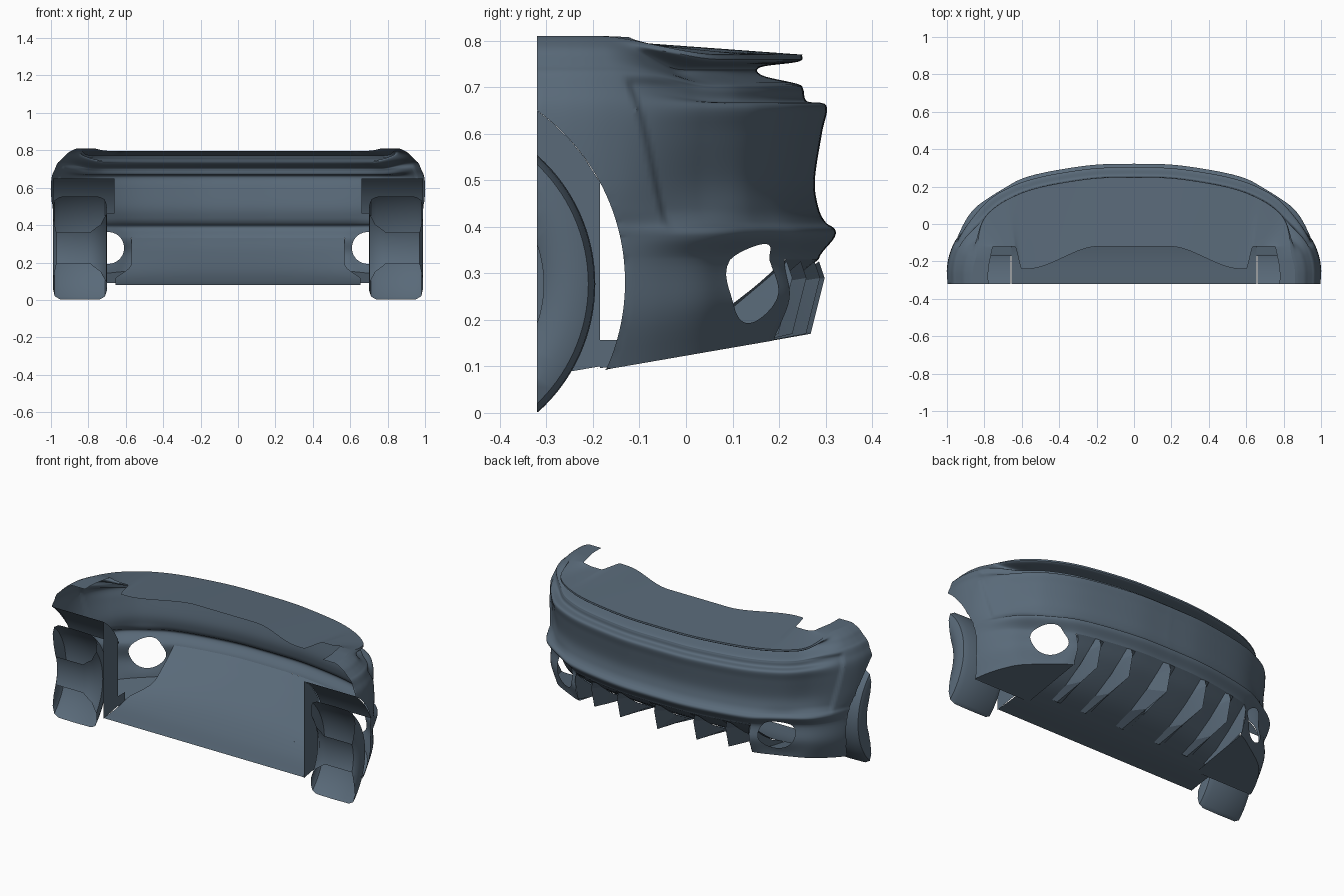
import bpy, bmesh, math
from mathutils import Vector
from mathutils.bvhtree import BVHTree

if "Cube" in bpy.data.objects:
    bpy.data.objects.remove(bpy.data.objects["Cube"])

CY, CZ, ARCH_R = -0.585, 0.281, 0.454     # wheel arch centre and radius
paint = bpy.data.materials.new("blue_grey")
paint.diffuse_color = (0.1, 0.143, 0.19, 1)
paint.use_nodes = True
paint.node_tree.nodes["Principled BSDF"].inputs["Base Color"].default_value = paint.diffuse_color


def finish(name, bm, mirror=True, angle=35):
    """Trim at the cut plane, shade and mirror."""
    bmesh.ops.remove_doubles(bm, verts=bm.verts, dist=1e-5)
    bmesh.ops.bisect_plane(bm, geom=bm.verts[:] + bm.edges[:] + bm.faces[:], dist=1e-6,
                           plane_co=(0, -0.32, 0), plane_no=(0, -1, 0), clear_outer=True)
    bmesh.ops.recalc_face_normals(bm, faces=bm.faces)
    me = bpy.data.meshes.new(name)
    bm.to_mesh(me)
    bm.free()
    for p in me.polygons:
        p.use_smooth = True
    me.set_sharp_from_angle(angle=math.radians(angle))
    me.materials.append(paint)
    ob = bpy.data.objects.new(name, me)
    bpy.context.collection.objects.link(ob)
    if mirror:
        m = ob.modifiers.new("mirror", 'MIRROR')
        m.merge_threshold = 0.0005


def spline(pts, n):
    """Catmull-Rom through the points, n steps per span."""
    P = [Vector(p) for p in pts]
    P = [2 * P[0] - P[1]] + P + [2 * P[-1] - P[-2]]
    out = []
    for a, b, c, d in zip(P, P[1:], P[2:], P[3:]):
        for i in range(n):
            t = i / n
            out.append(0.5 * (2 * b + (c - a) * t + (2 * a - 5 * b + 4 * c - d) * t * t
                              + (3 * b - a - 3 * c + d) * t ** 3))
    return out + [P[-2]]


def grid(rows):
    bm = bmesh.new()
    V = [[bm.verts.new(p) for p in r] for r in rows]
    for r, s in zip(V, V[1:]):
        for i in range(len(r) - 1):
            bm.faces.new((r[i], r[i + 1], s[i + 1], s[i]))
    return bm


def smooth(a, b, v):
    t = min(1, max(0, (v - a) / (b - a)))
    return t * t * (3 - 2 * t)


def floor_z(y):
    return 0.123 + 0.173 * y


def punch(bm, inside, project):
    """Delete faces inside a region and snap the new rim onto its outline."""
    bmesh.ops.delete(bm, geom=[f for f in bm.faces if inside(f.calc_center_median())], context='FACES')
    for v in {v for e in bm.edges if e.is_boundary for v in e.verts}:
        project(v)


# plan outline of the bumper, centre to side
plan = spline([(0, .32), (.2, .315), (.4, .288), (.56, .253), (.68, .207), (.78, .148),
               (.87, .065), (.94, -.045), (.985, -.16), (1, -.24), (1, -.32)], 12)


def plan_y(x):
    for a, b in zip(plan, plan[1:]):
        if b.x >= x:
            return a.y + (b.y - a.y) * (x - a.x) / max(b.x - a.x, 1e-6)


# section: centre inset, centre z, side inset, side z
section = spline([(.07, .77, .14, .81), (.078, .755, .12, .802), (.16, .743, .09, .785),
                  (.155, .725, .07, .765), (.08, .707, .05, .745), (.068, .695, .035, .73),
                  (.06, .67, .022, .70), (.018, .66, .006, .66), (.028, .60, 0, .60),
                  (.043, .50, 0, .50), (.035, .44, .005, .44), (.02, .41, .01, .41),
                  (0, .395, .01, .39), (.002, .375, .012, .37), (.035, .33, .015, .33),
                  (.025, .28, .02, .28), (.06, .17, .05, .17)], 6)
LIP = 14 * 6     # row of the central lower lip

cols = []
for i, p in enumerate(plan):
    d = plan[min(i + 1, len(plan) - 1)] - plan[max(i - 1, 0)]
    n = Vector((abs(d.y), abs(d.x))).normalized()
    if i == 0:
        n = Vector((0, 1))
    if i == len(plan) - 1:
        n = Vector((1, 0))
    cols.append((p, n, smooth(.13, -.15, p.y)))


def skin_point(col, s):
    p, n, w = col
    inset, z = s[0] + (s[2] - s[0]) * w, s[1] + (s[3] - s[1]) * w
    r2 = ((p.x - .74) ** 2 + (z - .28) ** 2) / .13 ** 2
    inset += .02 * math.exp(-r2 * r2)            # pocket around the round opening
    seam = -.12 + (.71 - z) * .25                # shallow step along the side seam
    inset += .011 * smooth(seam, seam + .015, p.y) * smooth(.17, .05, p.y) * smooth(.38, .44, z) * smooth(.73, .70, z)
    q = p - n * inset
    return Vector((max(q.x, 0), q.y, z))


# bumper skin with wheel arch and round opening
rows = [[skin_point(c, s) for c in cols] for s in section]
for j in range(LIP, len(rows)):                  # lower hem follows the sloping floor
    for q in rows[j]:
        k = (j - LIP) / (len(rows) - 1 - LIP)
        q.z = .33 + (floor_z(q.y) - .33) * k
hem = rows[-1]
for k in range(1, 13):                           # side underfloor
    rows.append([Vector((q.x + (min(q.x, .568) - q.x) * k / 12, q.y, floor_z(q.y))) for q in hem])
bm = grid(rows)
surface = BVHTree.FromBMesh(bm)


def drop(v):
    """Put a moved rim vertex back onto the skin."""
    hit = surface.ray_cast(Vector((v.co.x, 1, v.co.z)), Vector((0, -1, 0)))[0]
    if hit:
        v.co.y = hit.y


def arch_r(c):
    return math.hypot(c.y - CY, c.z - CZ)


def to_arch(v):
    r = arch_r(v.co)
    if v.co.x > .62 and abs(r - ARCH_R) < .05 and v.co.z < .7:
        v.co.y = CY + (v.co.y - CY) * ARCH_R / r
        v.co.z = CZ + (v.co.z - CZ) * ARCH_R / r


HX, HZ, HR = .694, .278, .085


def to_hole(v):
    r = math.hypot(v.co.x - HX, v.co.z - HZ)
    if .05 < r < .105 and v.co.y > 0 and v.co.z > floor_z(v.co.y) + .01:
        v.co.x = HX + (v.co.x - HX) * HR / r
        v.co.z = HZ + (v.co.z - HZ) * HR / r
        drop(v)


def to_side(v):
    if .53 < v.co.x < .60 and floor_z(v.co.y) + .003 < v.co.z < .3295:
        v.co.x = .568
        drop(v)


punch(bm, lambda c: c.x < .568 and c.z < .33, to_side)
punch(bm, lambda c: c.x > .58 and arch_r(c) < ARCH_R, to_arch)
punch(bm, lambda c: c.y > 0 and c.z > floor_z(c.y) + .01 and math.hypot(c.x - HX, c.z - HZ) < HR, to_hole)
finish("bumper_skin", bm)

# upper deck and fender tops
rows = []
for k in range(9):
    row = []
    for c in cols:
        e = skin_point(c, section[0])
        x = c[0].x
        tx = x * .95 if x < .62 else .589 + (x - .62) * .5
        ty = -.12 - .12 * smooth(.2, .6, x) + .12 * smooth(.64, .72, x)
        row.append(e.lerp(Vector((tx, min(ty, e.y), .797 + .013 * c[2])), k / 8))
    rows.append(row)
finish("upper_deck", grid(rows))

# sloped lower panel and flat floor
slope = spline([(.285, .33), (.19, .255), (.02, .155), (-.15, .102), (-.32, .08)], 6)
rows = []
for s in slope:
    f = smooth(-.2, .285, s.x)
    half = .57 + .085 * smooth(.1, -.1, s.x)
    rows.append([Vector((half * i / 12, s.x + (plan_y(half * i / 12) - .32) * f, s.y)) for i in range(13)])
finish("lower_panel", grid(rows))


def fin(name, x, half, sides=(-1, 1)):
    """Wedge fin hanging below the sloped panel."""
    dy = plan_y(x) - .32
    tip = [(.286 + dy, .326), (.298 + dy, .29), (.268 + dy, .17), (.1, floor_z(.1)), (-.1, floor_z(-.1))]
    base = [(.285, .324), (.23, .279), (.15, .221), (.02, .150), (-.1, .112)]
    base = [(y + dy * smooth(-.2, .285, y), z) for y, z in base]
    bm = bmesh.new()
    T = [bm.verts.new((x, y, z)) for y, z in tip]
    for s in sides:
        B = [bm.verts.new((x + s * half, y, z)) for y, z in base]
        for i in range(4):
            bm.faces.new((T[i], T[i + 1], B[i + 1], B[i]))
    finish(name, bm, x > 0, 20)


fin("centre_fin", 0, .04)
fin("inner_fin", .25, .028)
fin("outer_fin", .44, .028)
fin("panel_end_plate", .568, .004, (-1,))

# wheel well: curved liner, inner wall and sill
a0, a1 = math.asin(.18 / ARCH_R), math.acos(.26 / ARCH_R)
angles = [a0 + (a1 - a0) * i / 20 for i in range(21)]
finish("wheel_well_liner", grid([[(x, CY + ARCH_R * math.cos(a), CZ + ARCH_R * math.sin(a)) for a in angles]
                                 for x in (.66, .8, .99)]))
wall = (-.185, -.22, -.25, -.285, -.32)
finish("wheel_well_wall", grid([[(.657, y, CZ + math.sqrt(ARCH_R ** 2 - (y - CY) ** 2)) for y in wall],
                                [(.657, y, floor_z(y) + .009) for y in wall]]))
finish("wheel_well_sill", grid([[(.657, -.185, .157), (.657, -.12, .157)],
                                [(.657, -.185, .096), (.657, -.12, .106)]]))

# tyre with rim recess, turned about the axle
prof = [(.79, .259), (.735, .275), (.704, .305), (.701, .335), (.712, .357), (.74, .368), (.85, .37),
        (.95, .368), (.98, .355), (.99, .325), (.985, .29), (.975, .265), (.97, .259), (.79, .259)]
turn = [math.radians(-60 + 3 * i) for i in range(41)]
finish("tyre", grid([[(x, -.565 + r * math.cos(a), max(0, .277 + r * math.sin(a))) for x, r in prof]
                     for a in turn]))
